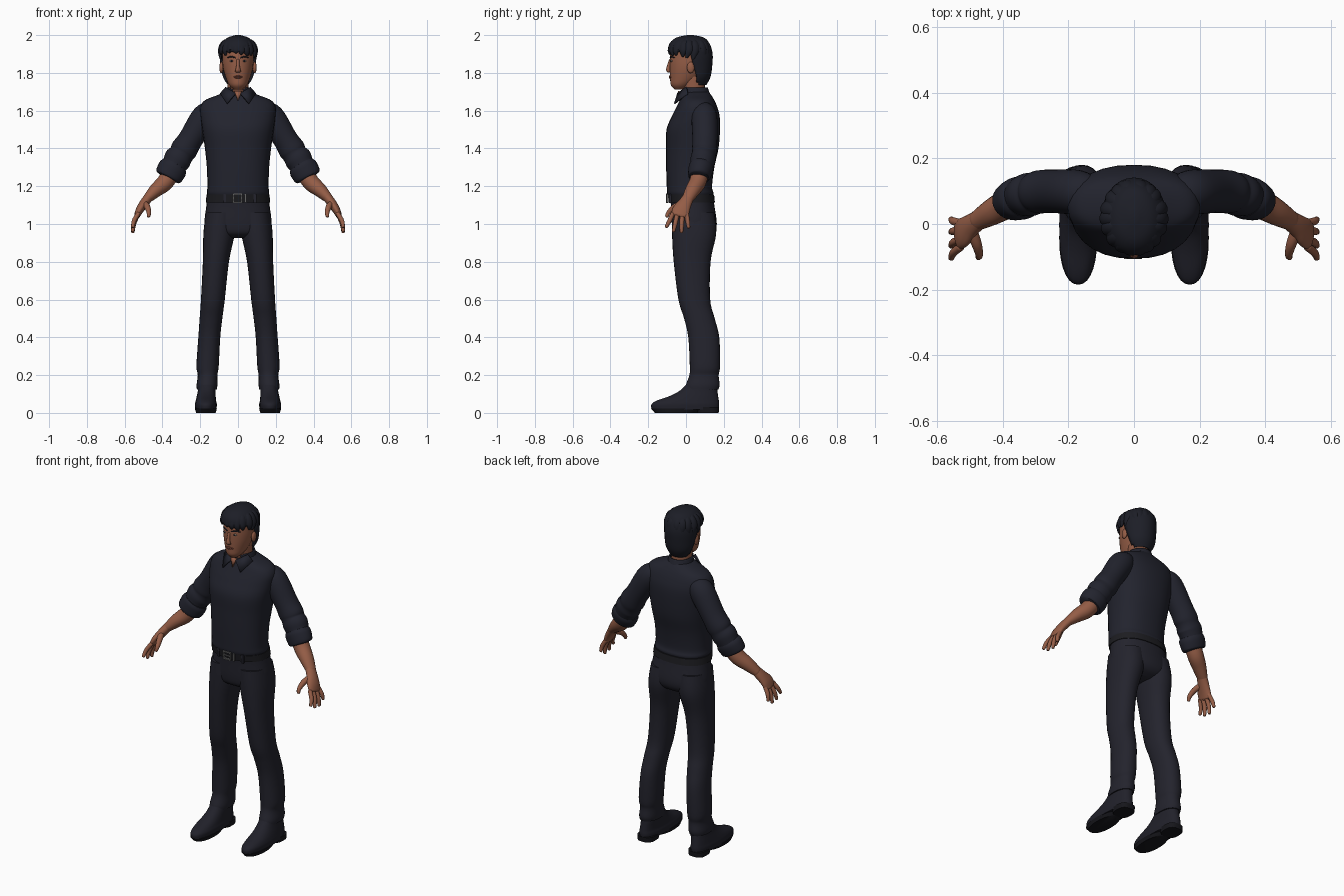
import bpy, bmesh, math, random
from mathutils import Vector

random.seed(4)
if "Cube" in bpy.data.objects:
    bpy.data.objects.remove(bpy.data.objects["Cube"])

SIDES = 28
AXIS_X, AXIS_Y = Vector((1, 0, 0)), Vector((0, 1, 0))
built = []


def material(name, *colour):
    mat = bpy.data.materials.new(name)
    mat.use_nodes = True
    mat.diffuse_color = (*colour, 1)
    shader = mat.node_tree.nodes["Principled BSDF"]
    shader.inputs["Base Color"].default_value = (*colour, 1)
    shader.inputs["Roughness"].default_value = 0.8
    return mat


shirt = material("shirt navy", .016, .017, .027)
trousers = material("trouser navy", .017, .017, .026)
leather = material("belt black", .012, .012, .015)
shoe_mat = material("shoe navy", .015, .015, .023)
sole_mat = material("sole black", .008, .008, .011)
hair_mat = material("hair black", .012, .013, .02)
skin = material("skin brown", .30, .11, .062)
lip_mat = material("lip brown", .20, .06, .04)
metal = material("buckle grey", .13, .13, .13)
eye_mat = material("eye white", .30, .25, .22)


def finish(name, bm, mat, mirror=False, thickness=0):
    bmesh.ops.recalc_face_normals(bm, faces=bm.faces)
    mesh = bpy.data.meshes.new(name)
    bm.to_mesh(mesh)
    bm.free()
    mesh.materials.append(mat)
    obj = bpy.data.objects.new(name, mesh)
    bpy.context.collection.objects.link(obj)
    if thickness:
        solid = obj.modifiers.new("thickness", "SOLIDIFY")
        solid.thickness, solid.offset = thickness, -1
    if mirror:
        obj.modifiers.new("other side", "MIRROR").use_mirror_merge = False
    built.append(obj)
    return obj


def smooth_rows(rows, steps=5):
    """Catmull-Rom curve through every row of numbers."""
    rows = [Vector(row) for row in rows]
    result, last = [], len(rows) - 1
    for i in range(last):
        a, b, c, d = (rows[min(max(i + k, 0), last)] for k in (-1, 0, 1, 2))
        for s in range(steps):
            t = s / steps
            result.append(b + (c - a) * t / 2 + (a * 2 - b * 5 + c * 4 - d) * t**2 / 2
                          + (b * 3 - a - c * 3 + d) * t**3 / 2)
    return result + [rows[last]]


def skin_rings(name, mat, rings, mirror, capped=True, drop=None, thickness=0):
    bm = bmesh.new()
    loops = [[bm.verts.new(p) for p in ring] for ring in rings]
    for low, high in zip(loops, loops[1:]):
        for i in range(len(low)):
            j = (i + 1) % len(low)
            bm.faces.new((low[i], low[j], high[j], high[i]))
    if capped:
        bm.faces.new(loops[0])
        bm.faces.new(loops[-1])
    if drop:
        gone = [f for f in bm.faces if drop(f.calc_center_median())]
        bmesh.ops.delete(bm, geom=gone, context="FACES")
    return finish(name, bm, mat, mirror, thickness)


def stack(name, mat, rows, power=2.0, mirror=False, **options):
    """Level rings; each row is height, centre x, half width, front y, back y."""
    def bend(v):
        return math.copysign(abs(v) ** (2 / power), v)
    rings = []
    for z, x, half, front, back in smooth_rows(rows):
        angles = [math.tau * i / SIDES for i in range(SIDES)]
        rings.append([(x + half * bend(math.cos(a)),
                       (front + back) / 2 + (back - front) / 2 * bend(math.sin(a)), z)
                      for a in angles])
    return skin_rings(name, mat, rings, mirror, **options)


def limb(name, mat, rows, mirror=False, across=AXIS_Y, rounding=.5, sides=16):
    """Rings square to a path; each row is x, y, z, thickness, breadth."""
    path = smooth_rows(rows)
    points = [Vector(p[:3]) for p in path]
    rings = []

    def ring(centre, tangent, thick, broad):
        u = tangent.cross(across).normalized()
        w = tangent.cross(u).normalized()
        angles = [math.tau * i / sides for i in range(sides)]
        rings.append([centre + u * thick * math.cos(a) + w * broad * math.sin(a)
                      for a in angles])

    last = len(path) - 1
    for i, row in enumerate(path):
        tangent = (points[min(i + 1, last)] - points[max(i - 1, 0)]).normalized()
        tip = tangent * min(row[3], row[4]) * rounding
        if i == 0:
            ring(points[i] - tip, tangent, row[3] * .6, row[4] * .6)
        ring(points[i], tangent, row[3], row[4])
        if i == last:
            ring(points[i] + tip, tangent, row[3] * .6, row[4] * .6)
    return skin_rings(name, mat, rings, mirror)


def blob(name, mat, place, size, mirror=False):
    bm = bmesh.new()
    bmesh.ops.create_uvsphere(bm, u_segments=16, v_segments=10, radius=1)
    bmesh.ops.scale(bm, vec=size, verts=bm.verts)
    bmesh.ops.translate(bm, vec=place, verts=bm.verts)
    return finish(name, bm, mat, mirror)


def box(name, mat, place, size, mirror=False):
    bm = bmesh.new()
    bmesh.ops.create_cube(bm, size=1)
    bmesh.ops.scale(bm, vec=size, verts=bm.verts)
    bmesh.ops.translate(bm, vec=place, verts=bm.verts)
    return finish(name, bm, mat, mirror)


def plate(name, mat, corners, mirror=False, thickness=.008):
    bm = bmesh.new()
    bm.faces.new([bm.verts.new(c) for c in corners])
    return finish(name, bm, mat, mirror, thickness)


# Shoes with separate sole and heel
stack("shoe_upper", shoe_mat, [
    (.018, .17, .056, -.182, .174), (.045, .17, .058, -.183, .176),
    (.065, .17, .054, -.155, .174), (.09, .168, .05, -.085, .17),
    (.12, .165, .047, -.03, .166), (.17, .163, .044, .02, .16)], 2.3, True)
stack("shoe_sole", sole_mat, [(0, .17, .052, -.165, .06), (.022, .17, .058, -.185, .1)], 2.2, True)
stack("shoe_heel", sole_mat, [(0, .17, .05, .06, .173), (.03, .17, .052, .05, .176)], 2.8, True)

# Trousers
stack("trouser_leg", trousers, [
    (.125, .165, .053, -.002, .172), (.15, .164, .055, .0, .178),
    (.2, .161, .052, .018, .173), (.25, .161, .059, .02, .18),
    (.4, .152, .058, .012, .176), (.5, .143, .06, -.01, .152),
    (.6, .133, .063, -.04, .128), (.8, .117, .069, -.065, .13),
    (.95, .1, .083, -.074, .16), (1.06, .088, .082, -.075, .15)], 2.2, True)
stack("trouser_hips", trousers, [
    (.925, 0, .08, -.02, .1), (.95, 0, .15, -.062, .145), (1, 0, .177, -.075, .163),
    (1.1, 0, .167, -.08, .15), (1.16, 0, .16, -.088, .142)], 2.3)

# Belt, loops and buckle
stack("belt", leather, [(1.115, 0, .17, -.09, .153), (1.155, 0, .167, -.097, .149)], 2.3)
for spot in (.09, -.07):
    box("belt_loop", trousers, (spot, -.084, 1.135), (.014, .012, .05))
for spot in (-.026, .02):
    box("buckle_side", metal, (spot, -.1, 1.137), (.008, .012, .05))
for height in (1.116, 1.158):
    box("buckle_bar", metal, (-.003, -.1, height), (.054, .012, .008))
box("buckle_prong", metal, (-.003, -.102, 1.137), (.04, .008, .006))
box("belt_keeper", metal, (.04, -.097, 1.137), (.009, .012, .045))

# Shirt body
stack("shirt_body", shirt, [
    (1.145, 0, .158, -.092, .14), (1.165, 0, .165, -.1, .145), (1.2, 0, .162, -.102, .138),
    (1.3, 0, .165, -.105, .15), (1.4, 0, .175, -.105, .172), (1.5, 0, .19, -.103, .18),
    (1.57, 0, .2, -.075, .178), (1.62, 0, .2, -.05, .165), (1.655, 0, .175, -.033, .15),
    (1.68, 0, .115, -.022, .135), (1.7, 0, .065, -.01, .12)], 2.3)

# Sleeves with folds and rolled cuffs
limb("sleeve", shirt, [
    (.13, .09, 1.6, .05, .055), (.175, .097, 1.567, .07, .068), (.25, .1, 1.45, .065, .066),
    (.285, .098, 1.395, .071, .066), (.3, .095, 1.37, .066, .063),
    (.318, .09, 1.345, .073, .066), (.335, .085, 1.315, .067, .062),
    (.36, .075, 1.27, .062, .055)], True, sides=SIDES)
limb("rolled_cuff", shirt, [
    (.335, .083, 1.312, .068, .062), (.346, .079, 1.293, .077, .066),
    (.366, .07, 1.258, .074, .06), (.372, .068, 1.247, .066, .054)],
    True, rounding=.1, sides=SIDES)

# Forearms and hands
limb("forearm", skin, [
    (.34, .08, 1.29, .045, .045), (.385, .062, 1.222, .045, .045),
    (.435, .035, 1.178, .037, .04), (.482, .008, 1.132, .024, .03)], True, sides=20)
limb("palm", skin, [
    (.47, .015, 1.145, .025, .03), (.497, -.005, 1.11, .024, .036),
    (.52, -.025, 1.075, .021, .046), (.534, -.034, 1.045, .016, .045)], True, sides=20)
fingers = {"index": (-.07, -.104, .985), "middle": (-.046, -.066, .962),
           "ring": (-.02, -.024, .957), "little": (.003, .014, .982)}
for finger, (base, tip, low) in fingers.items():
    limb(finger + "_finger", skin, [
        (.528, base, 1.055, .012, .012), (.55, (base + tip) / 2, (low + 1.05) / 2, .012, .012),
        (.557, tip, low, .009, .009)], True, sides=12)
limb("thumb", skin, [
    (.497, -.015, 1.11, .018, .018), (.48, -.06, 1.09, .016, .016),
    (.472, -.092, 1.06, .012, .012), (.474, -.102, 1.04, .009, .009)],
    True, across=AXIS_X, sides=12)

# Neck, head and ears
stack("neck", skin, [
    (1.64, 0, .06, -.005, .11), (1.7, 0, .056, -.015, .1), (1.78, 0, .058, -.03, .1)])
stack("head", skin, [
    (1.712, 0, .022, -.06, -.01), (1.735, 0, .046, -.08, .03), (1.77, 0, .063, -.084, .075),
    (1.82, 0, .078, -.086, .11), (1.87, 0, .083, -.086, .125), (1.92, 0, .08, -.079, .122),
    (1.96, 0, .058, -.05, .095), (1.98, 0, .02, -.01, .05)])
blob("ear", skin, (.088, .025, 1.828), (.011, .02, .03), True)

# Face
limb("nose", skin, [
    (0, -.082, 1.868, .008, .008), (0, -.091, 1.838, .009, .009),
    (0, -.094, 1.815, .011, .014), (0, -.087, 1.806, .006, .015)], across=AXIS_X, sides=12)
limb("eyebrow", hair_mat, [
    (.014, -.084, 1.88, .003, .003), (.036, -.077, 1.886, .004, .004),
    (.056, -.06, 1.88, .002, .003)], True, sides=8)
blob("eye", eye_mat, (.033, -.076, 1.863), (.013, .006, .005), True)
blob("iris", hair_mat, (.033, -.08, 1.863), (.005, .004, .005), True)
for part, height in (("upper_lip", 1.782), ("lower_lip", 1.774)):
    limb(part, lip_mat, [
        (-.023, -.079, 1.778, .002, .003), (0, -.086, height, .005, .005),
        (.023, -.079, 1.778, .002, .003)], sides=8)

# Collar and open neck
stack("collar_band", shirt, [(1.68, 0, .075, -.025, .13), (1.722, 0, .064, -.022, .115)],
      capped=False, thickness=.008, drop=lambda p: p.y < -.005 and abs(p.x) < .035)
plate("collar_wing", shirt, [
    (.01, -.04, 1.69), (.062, .005, 1.722), (.092, .012, 1.688), (.056, -.058, 1.635)], True)
plate("open_neck", skin, [(-.02, -.034, 1.702), (.02, -.034, 1.702), (0, -.047, 1.65)])

# Hair cap cut away around the face, then a crown of loose locks
stack("hair_cap", hair_mat, [
    (1.735, 0, .055, 0, .108), (1.78, 0, .08, -.02, .13), (1.84, 0, .092, -.06, .139),
    (1.9, 0, .098, -.092, .141), (1.95, 0, .09, -.09, .127),
    (1.985, 0, .058, -.055, .098), (2, 0, .012, .005, .04)], thickness=.012,
    drop=lambda p: p.z < 1.91 and p.y < .06 - .3 * (p.z - 1.75))
LOCKS = 18
for k in range(LOCKS):
    angle = math.tau * (k + random.uniform(-.25, .25)) / LOCKS
    c, s = math.cos(angle), math.sin(angle)
    sweep = random.uniform(-.015, .015)
    end = 1.885 - .025 * s + random.uniform(-.015, .01)
    limb("hair_lock", hair_mat, [
        (c * .03, .02 + s * .035, 1.978, .012, .014), (c * .074, .02 + s * .085, 1.957, .015, .022),
        (c * .092, .02 + s * .104, 1.92, .014, .021),
        (c * .093 - s * sweep, .02 + s * .107 + c * sweep, end, .005, .007)],
        across=Vector((-s, c, 0)), sides=10)

# Smooth shading that keeps hems and hard corners crisp
bpy.ops.object.select_all(action="DESELECT")
for obj in built:
    obj.select_set(True)
bpy.context.view_layer.objects.active = built[0]
bpy.ops.object.shade_smooth_by_angle(angle=math.radians(45))
